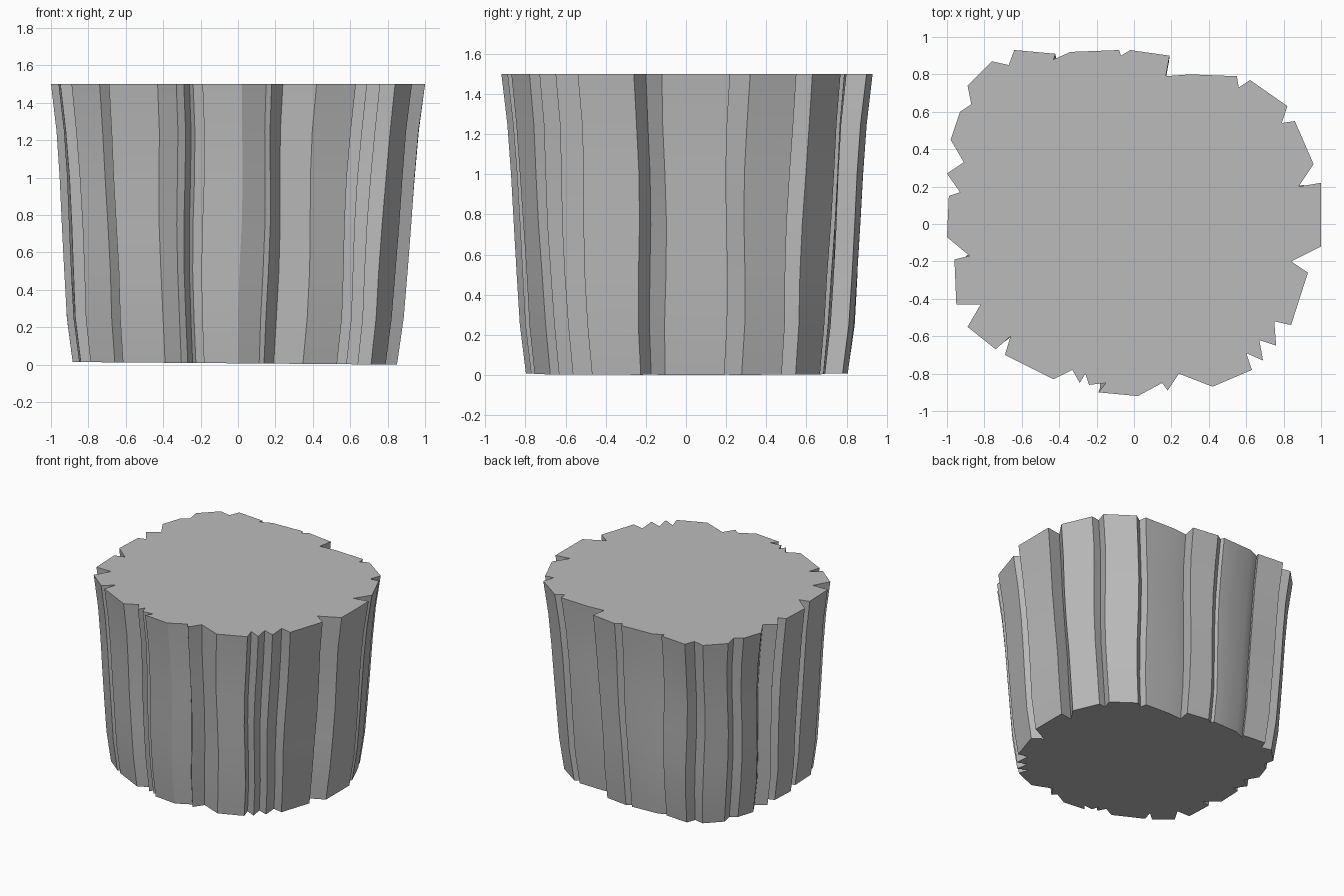
import bpy
import bmesh
import math

default_cube = bpy.data.objects.get("Cube")
if default_cube:
    bpy.data.objects.remove(default_cube, do_unlink=True)

# Jagged rim outline, in hundredths of a unit, clockwise from the back
RIM_OUTLINE = [
    (-64, 93), (-42, 91), (-43, 88), (-34, 92), (-8, 93), (-7, 90), (-2, 93),
    (19, 90), (17, 79), (30, 80), (55, 79), (56, 73), (62, 77), (82, 63),
    (79, 54), (86, 55), (96, 32), (88, 20), (100, 22), (100, -12), (84, -20),
    (93, -26), (84, -54), (75, -52), (76, -65), (67, -62), (69, -73),
    (60, -69), (63, -78), (42, -87), (24, -80), (18, -89), (15, -85),
    (2, -92), (-19, -90), (-15, -85), (-24, -86), (-26, -80), (-29, -85),
    (-33, -78), (-43, -83), (-69, -70), (-66, -60), (-74, -67), (-89, -55),
    (-82, -43), (-95, -43), (-96, -19), (-88, -17), (-100, -7), (-99, 15),
    (-93, 17), (-100, 27), (-91, 33), (-98, 45), (-93, 60), (-87, 64),
    (-89, 74), (-76, 87), (-67, 85),
]

# Height and width factor of each ring, bottom to top
RING_PROFILE = [(0, .867), (.25, .9), (.5, .917), (.75, .933),
                (1, .948), (1.25, .968), (1.5, 1)]
TOP_HEIGHT = RING_PROFILE[-1][0]


def make_material(name, colour):
    material = bpy.data.materials.new(name)
    material.use_nodes = True
    material.diffuse_color = colour
    shader = next(node for node in material.node_tree.nodes
                  if node.type == 'BSDF_PRINCIPLED')
    shader.inputs["Base Color"].default_value = colour
    return material


def ring_position(point, height, factor):
    """Scale the rim inwards and let the creases wander gently on the way down."""
    x, y = point[0] / 100, point[1] / 100
    angle = math.atan2(y, x)
    fade = math.sin(math.pi * height / TOP_HEIGHT)
    twist = 0.016 * fade * math.sin(5 * angle + 3 * height)
    cos_twist, sin_twist = math.cos(twist), math.sin(twist)
    shift = -0.017 * (1 - height / TOP_HEIGHT)
    new_x = factor * (x * cos_twist - y * sin_twist) + shift
    new_y = factor * (x * sin_twist + y * cos_twist)
    # The underside is very slightly tilted
    new_z = height if height > 0 else 0.007 - 0.008 * new_x
    return new_x, new_y, new_z


# Stacked rings joined by side walls
bm = bmesh.new()
rings = [[bm.verts.new(ring_position(point, height, factor))
          for point in RIM_OUTLINE]
         for height, factor in RING_PROFILE]
count = len(RIM_OUTLINE)
for lower, upper in zip(rings, rings[1:]):
    for i in range(count):
        j = (i + 1) % count
        bm.faces.new((lower[i], upper[i], upper[j], lower[j]))

# Flat top and underside
bm.faces.new(rings[-1])
bm.faces.new(rings[0])
bmesh.ops.recalc_face_normals(bm, faces=bm.faces[:])

mesh = bpy.data.meshes.new("rock_column")
bm.to_mesh(mesh)
bm.free()
mesh.materials.append(make_material("stone grey", (.5, .5, .5, 1)))
rock_column = bpy.data.objects.new("rock_column", mesh)
bpy.context.collection.objects.link(rock_column)

# Smooth along each face of rock, sharp at the creases
bpy.ops.object.select_all(action='DESELECT')
rock_column.select_set(True)
bpy.context.view_layer.objects.active = rock_column
bpy.ops.object.shade_smooth_by_angle(angle=math.radians(25))
